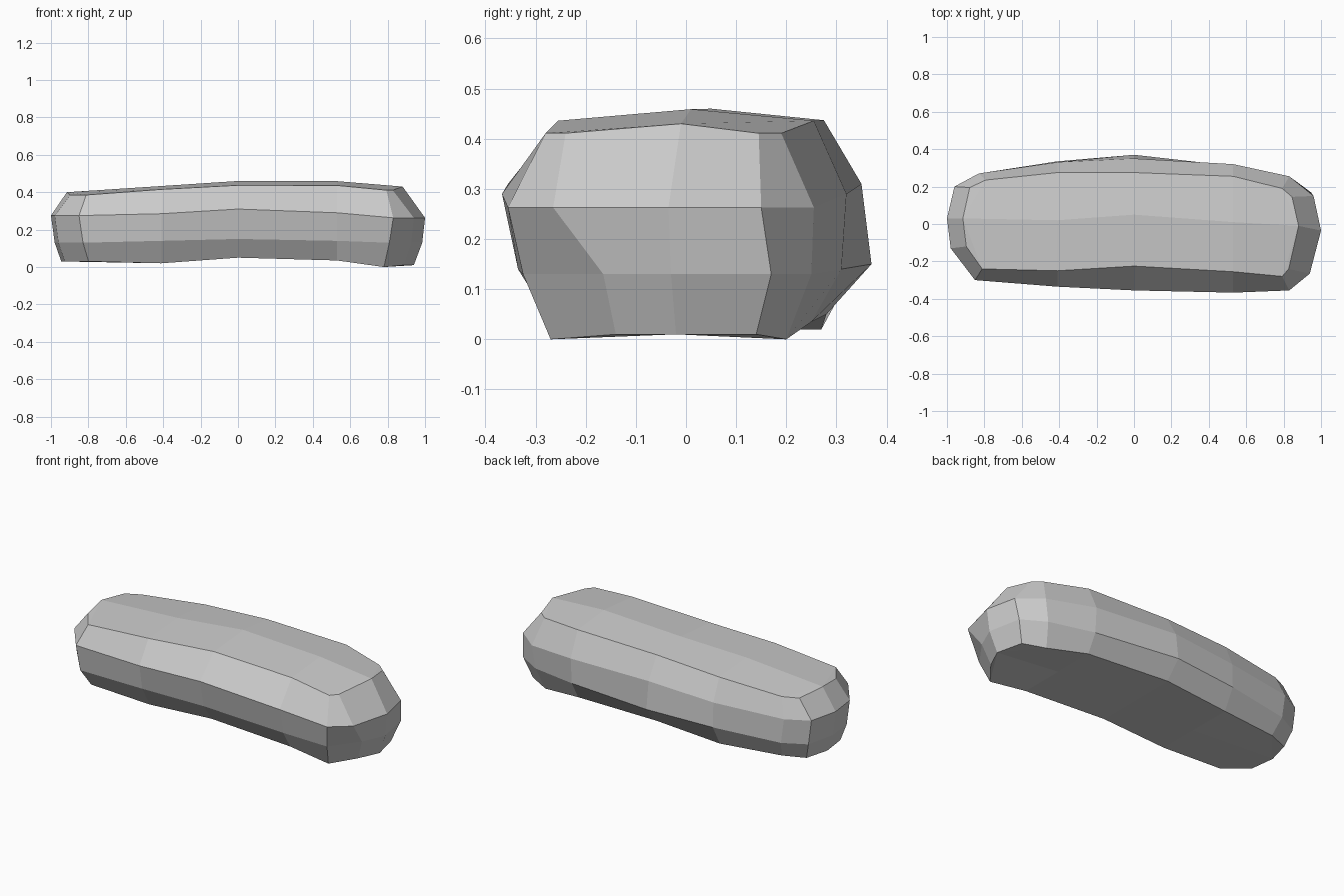
import bpy
import bmesh

# Remove the default cube
default_cube = bpy.data.objects.get("Cube")
if default_cube:
    bpy.data.objects.remove(default_cube, do_unlink=True)

# Stone colour
stone_grey = bpy.data.materials.new("stone_grey")
stone_grey.use_nodes = True
colour = (0.6, 0.6, 0.6, 1.0)
stone_grey.diffuse_color = colour
stone_grey.node_tree.nodes["Principled BSDF"].inputs["Base Color"].default_value = colour

# Outline stations, counter-clockwise from the front corner at the -x end
STATION_X = [-.85, -.41, 0, .53, .83, .94, 1, .96, .83, .53, 0, -.41, -.83, -.96, -1, -.98]
CORNERS = (0, 4, 8, 12)
LONG_SIDES = (1, 2, 3, 9, 10, 11)
RIGHT_TIP, LEFT_TIP = 6, 14
HEIGHT_KEYS = [-.85, -.41, 0, .53, .83]

# Each level: end shrink (corner, +x tip, -x tip), heights along x, y per station
LEVELS = {
    "sole": ((.94, .94, .945), (.03, .02, .05, .035, .01),
             [-.23, -.24, -.25, -.27, -.27, -.14, -.02, .14, .2, .25, .28, .27, .22, .17, .03, -.12]),
    "lower": ((.975, .985, .98), (.13, .14, .15, .14, .13),
              [-.29, -.31, -.32, -.335, -.325, -.165, -.03, .17, .25, .31, .37, .335, .27, .2, .03, -.13]),
    "middle": ((1, 1, 1), (.275, .285, .31, .29, .263),
               [-.3, -.335, -.355, -.367, -.355, -.265, -.035, .15, .255, .32, .35, .33, .27, .2, .03, -.13]),
    "rim": ((.955, .88, .915), (.385, .415, .437, .436, .411),
            [-.24, -.25, -.225, -.255, -.28, -.24, -.01, .145, .19, .255, .275, .275, .235, .195, .03, -.12]),
}


def height_at(x, heights):
    """Blend the level heights between neighbouring keys."""
    if x <= HEIGHT_KEYS[0]:
        return heights[0]
    for k in range(len(HEIGHT_KEYS) - 1):
        low, high = HEIGHT_KEYS[k], HEIGHT_KEYS[k + 1]
        if x <= high:
            t = (x - low) / (high - low)
            return heights[k] + t * (heights[k + 1] - heights[k])
    return heights[-1]


def make_ring(bm, shrink, heights, ys):
    """Add one closed outline of the stone."""
    corner, right, left = shrink
    ring = []
    for i, (x, y) in enumerate(zip(STATION_X, ys)):
        if i in CORNERS:
            factor = corner
        elif i in LONG_SIDES:
            factor = 1
        else:
            factor = right if x > 0 else left
        ring.append(bm.verts.new((x * factor, y, height_at(x, heights))))
    return ring


def cap(bm, ring, spine_points):
    """Close a ring with a shallow fold running along its length."""
    spine = [ring[LEFT_TIP]] + [bm.verts.new(p) for p in spine_points] + [ring[RIGHT_TIP]]
    for s in range(len(spine) - 1):
        bm.faces.new((spine[s], ring[s], ring[s + 1], spine[s + 1]))
        bm.faces.new((spine[s + 1], ring[11 - s], ring[12 - s], spine[s]))
    for tip in (LEFT_TIP, RIGHT_TIP):
        before, after = ring[tip - 1], ring[(tip + 1) % len(ring)]
        bm.faces.new((ring[tip], ring[tip - 2], before))
        bm.faces.new((ring[tip], after, ring[(tip + 2) % len(ring)]))


# Faceted stone: stacked rings joined by side bands
bm = bmesh.new()
rings = [make_ring(bm, *level) for level in LEVELS.values()]
for below, above in zip(rings, rings[1:]):
    for i in range(len(below)):
        j = (i + 1) % len(below)
        bm.faces.new((below[i], below[j], above[j], above[i]))

# Raised ridge on top, gently hollow underside
rings[-1][LEFT_TIP].co.z = .4
rings[-1][RIGHT_TIP].co.z = .43
rings[0][4].co.z = rings[0][8].co.z = 0
cap(bm, rings[-1], [(-.41, .02, .433), (0, .05, .46), (.53, .01, .459)])
cap(bm, rings[0], [(-.41, 0, .02), (0, .01, .05), (.53, 0, .035)])
bmesh.ops.recalc_face_normals(bm, faces=bm.faces)

mesh = bpy.data.meshes.new("stone")
bm.to_mesh(mesh)
bm.free()
mesh.materials.append(stone_grey)
stone = bpy.data.objects.new("stone", mesh)
bpy.context.collection.objects.link(stone)
